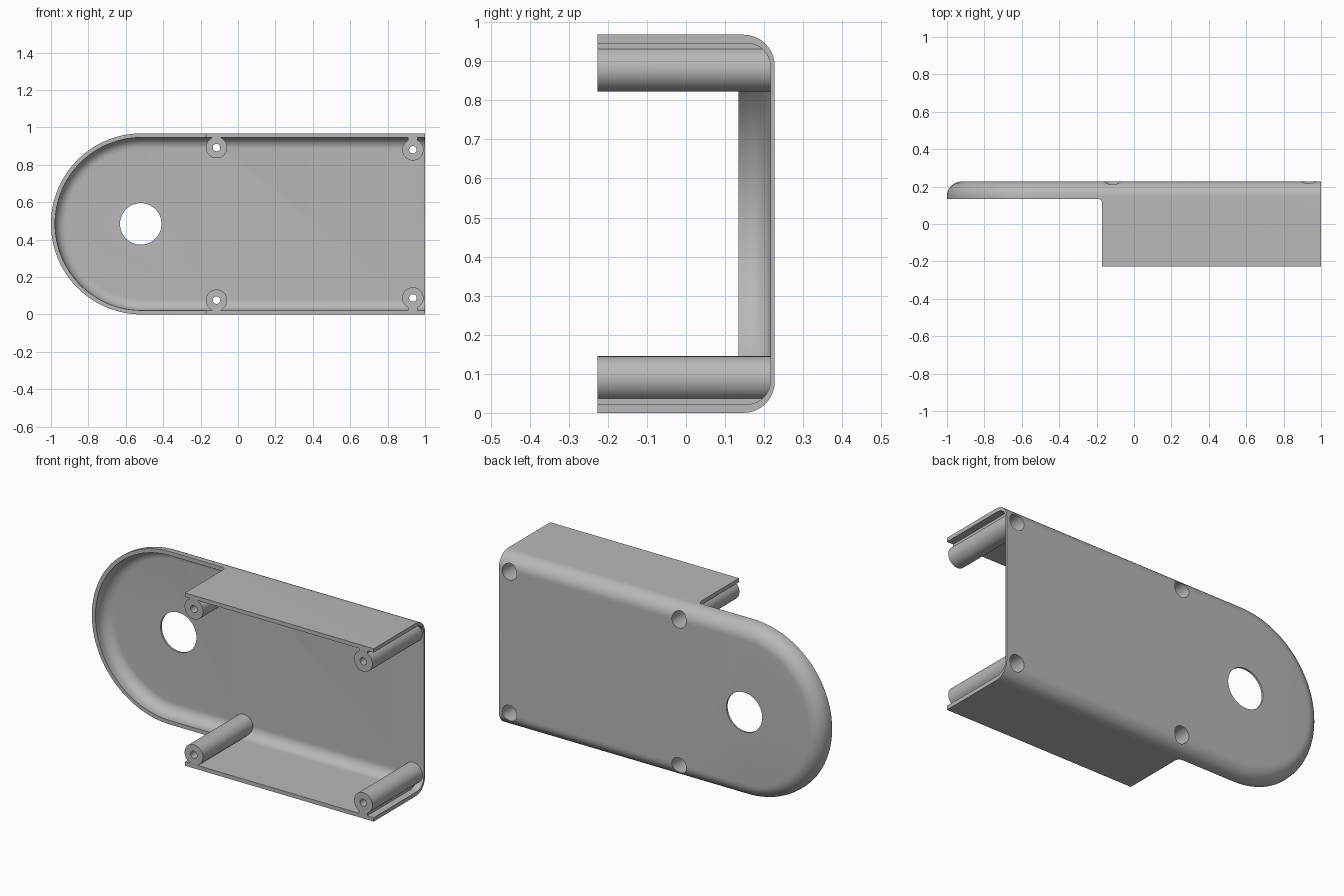
import bpy, bmesh, math
from mathutils import Matrix, Vector

if "Cube" in bpy.data.objects:
    bpy.data.objects.remove(bpy.data.objects["Cube"])

HEIGHT, FRONT, BACK = 0.968, -0.227, 0.227
RADIUS = HEIGHT / 2
ARC_X, STEP_X, STEP_Y = -0.516, -0.17, 0.135
WALL, PLATE_Y = 0.022, 0.216

grey = bpy.data.materials.new("grey plastic")
grey.use_nodes = True
grey.diffuse_color = (0.48, 0.48, 0.48, 1)
grey.node_tree.nodes["Principled BSDF"].inputs["Base Color"].default_value = grey.diffuse_color


def make_object(name, bm):
    bmesh.ops.recalc_face_normals(bm, faces=bm.faces)
    mesh = bpy.data.meshes.new(name)
    bm.to_mesh(mesh)
    bm.free()
    mesh.materials.append(grey)
    ob = bpy.data.objects.new(name, mesh)
    bpy.context.collection.objects.link(ob)
    return ob


def fillet(inset, y, r, steps=10):
    """Quarter round from the side wall to the back plate as (inset, y)."""
    angles = [math.pi / 2 * i / steps for i in range(steps + 1)]
    return [(inset + r * (1 - math.cos(a)), y - r + r * math.sin(a)) for a in angles]


def outline(inset, y, steps=64):
    """Open path: bottom edge, round end, top edge."""
    r = RADIUS - inset
    pts = [Vector((1, y, inset))]
    for i in range(steps + 1):
        a = math.pi * i / steps
        pts.append(Vector((ARC_X - r * math.sin(a), y, RADIUS - r * math.cos(a))))
    return pts + [Vector((1, y, HEIGHT - inset))]


def lofted(name, section):
    """Solid through the offset outlines, closed by two caps and the open end."""
    bm = bmesh.new()
    loops = [[bm.verts.new(p) for p in outline(*s)] for s in section]
    for a, b in zip(loops, loops[1:]):
        for i in range(len(a) - 1):
            bm.faces.new((a[i], a[i + 1], b[i + 1], b[i]))
    bm.faces.new(loops[0])
    bm.faces.new(loops[-1][::-1])
    bm.faces.new([l[0] for l in loops] + [l[-1] for l in reversed(loops)])
    return make_object(name, bm)


def cylinder(name, x, z, r, y0, y1, sides=40):
    bm = bmesh.new()
    place = Matrix.Translation((x, (y0 + y1) / 2, z)) @ Matrix.Rotation(math.pi / 2, 4, "X")
    bmesh.ops.create_cone(bm, cap_ends=True, segments=sides, radius1=r, radius2=r,
                          depth=y1 - y0, matrix=place)
    return make_object(name, bm)


def box(name, low, high):
    bm = bmesh.new()
    low, high = Vector(low), Vector(high)
    size = Matrix.Diagonal((high - low).to_4d())
    bmesh.ops.create_cube(bm, size=1, matrix=Matrix.Translation((low + high) / 2) @ size)
    return make_object(name, bm)


def combine(ob, other, operation, keep=False):
    other.hide_render = True
    mod = ob.modifiers.new("combine", "BOOLEAN")
    mod.operation, mod.solver, mod.object = operation, "EXACT", other
    bpy.context.view_layer.update()
    bpy.context.view_layer.objects.active = ob
    bpy.ops.object.modifier_apply(modifier=mod.name)
    if not keep:
        bpy.data.objects.remove(other)


# Thin shell: back plate with rounded rim and side walls
outer = fillet(0, BACK, 0.08)
inner = fillet(WALL, PLATE_Y, 0.06)
shell = lofted("shell", outer[::-1] + [(0, FRONT), (WALL, FRONT)] + inner)

# Low rim around the round end, with a small fillet at the step
step = box("step_cutter", (-1.2, -0.5, -0.2), (STEP_X, STEP_Y, HEIGHT + 0.2))
bm = bmesh.new()
bm.from_mesh(step.data)
corner = [e for e in bm.edges
          if all(v.co.x > STEP_X - 0.01 and v.co.y > STEP_Y - 0.01 for v in e.verts)]
bmesh.ops.bevel(bm, geom=corner, offset=0.025, segments=6, affect="EDGES", profile=0.5)
bm.to_mesh(step.data)
bm.free()
combine(shell, step, "DIFFERENCE")

# Round opening in the back plate
combine(shell, cylinder("opening_cutter", -0.52, RADIUS, 0.111, 0, 0.4, 64), "DIFFERENCE")

# Screw posts with ribs, trimmed to stay inside the rounded rim
envelope = lofted("envelope", [(i + 0.004, y - 0.004) for i, y in outer[::-1]] + [(0.004, FRONT)])
parts = [shell]
for end, x, inset in (("middle", -0.115, 0.076), ("end", 0.935, 0.088)):
    for side in ("lower", "upper"):
        z = inset if side == "lower" else HEIGHT - inset
        edge = 0.012 if side == "lower" else HEIGHT - 0.012
        post = cylinder(f"{side}_{end}_screw_post", x, z, 0.057, FRONT, BACK)
        rib = box("rib", (x - 0.025, FRONT, min(z, edge)), (x + 0.025, 0.2, max(z, edge)))
        combine(post, rib, "UNION")
        combine(post, envelope, "INTERSECT", keep=True)
        combine(post, cylinder("screw_hole", x, z, 0.02, -0.4, 0.4, 24), "DIFFERENCE")
        recess = cylinder("head_recess", x, z, 0.045, -0.15, 0.4)
        combine(post, recess, "DIFFERENCE", keep=True)
        combine(shell, recess, "DIFFERENCE")
        parts.append(post)
bpy.data.objects.remove(envelope)

# Smooth curved surfaces, sharp edges kept
bpy.context.view_layer.update()
bpy.ops.object.select_all(action="DESELECT")
for part in parts:
    part.select_set(True)
bpy.context.view_layer.objects.active = shell
bpy.ops.object.shade_smooth_by_angle(angle=math.radians(30))
